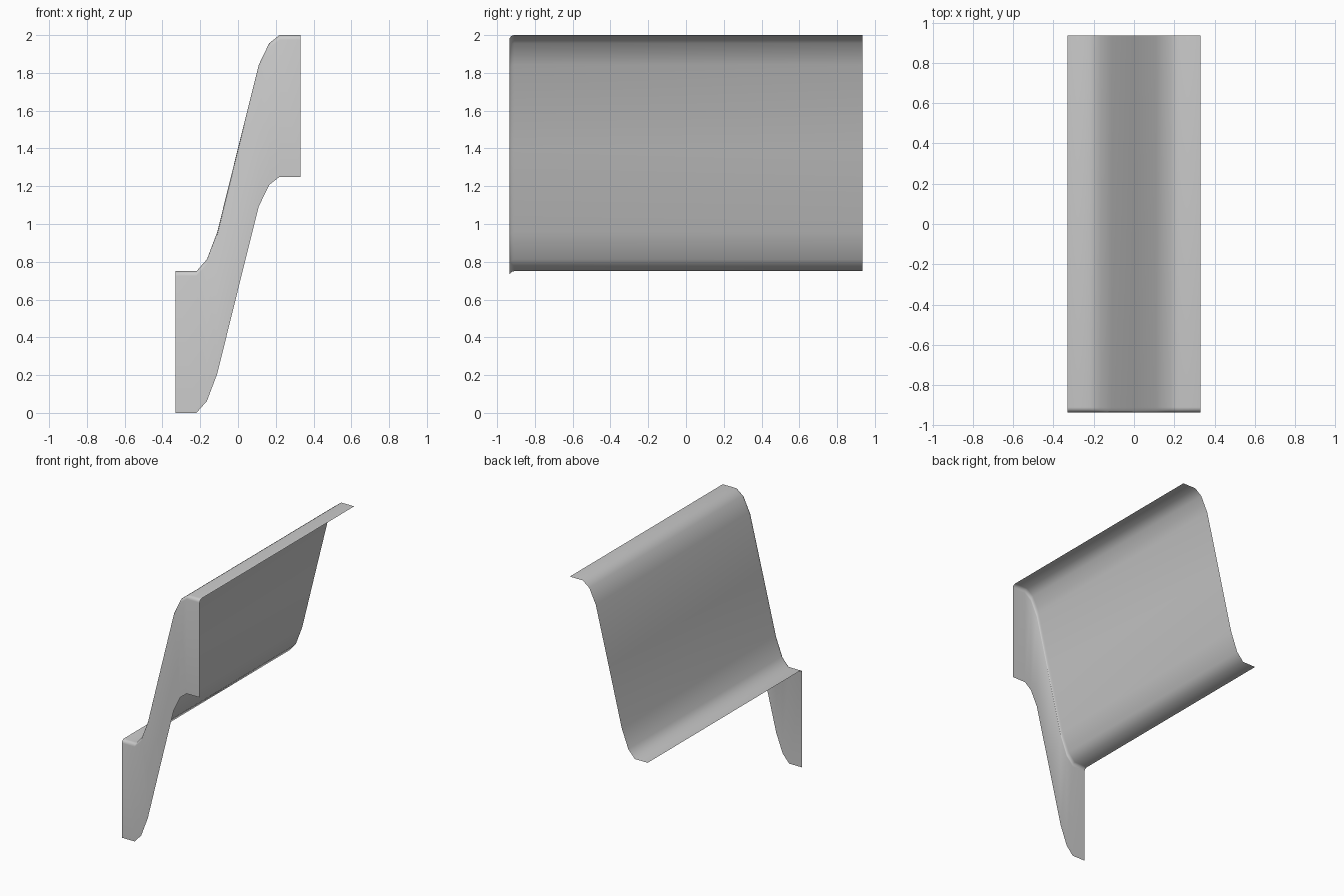
import bpy, bmesh
from math import sin, cos, pi

if "Cube" in bpy.data.objects:
    bpy.data.objects.remove(bpy.data.objects["Cube"])

# S-shaped run of the top sheet (x, z)
profile = [(-0.33, 0.75), (-0.22, 0.75), (-0.165, 0.812), (-0.11, 0.957), (0, 1.402),
           (0.11, 1.843), (0.165, 1.957), (0.22, 2.0), (0.33, 2.0)]

# L-shaped cross-section (y, drop): flat top, rounded front corner, hanging front apron
HALF, R, DROP, STEPS = 0.935, 0.025, 0.75, 4
section = [(HALF, 0)]
for i in range(STEPS + 1):
    a = i / STEPS * pi / 2
    section.append((-HALF + R - R * sin(a), -R + R * cos(a)))
section.append((-HALF, -DROP))

# Sweep the section along the run as an open sheet
bm = bmesh.new()
rows = [[bm.verts.new((x, y, z + d)) for y, d in section] for x, z in profile]
for a, b in zip(rows, rows[1:]):
    for j in range(len(section) - 1):
        face = bm.faces.new((a[j], a[j + 1], b[j + 1], b[j]))
        face.smooth = True

mesh = bpy.data.meshes.new("sloped_trim")
bm.to_mesh(mesh)
bm.free()
trim = bpy.data.objects.new("sloped_trim", mesh)
bpy.context.collection.objects.link(trim)
